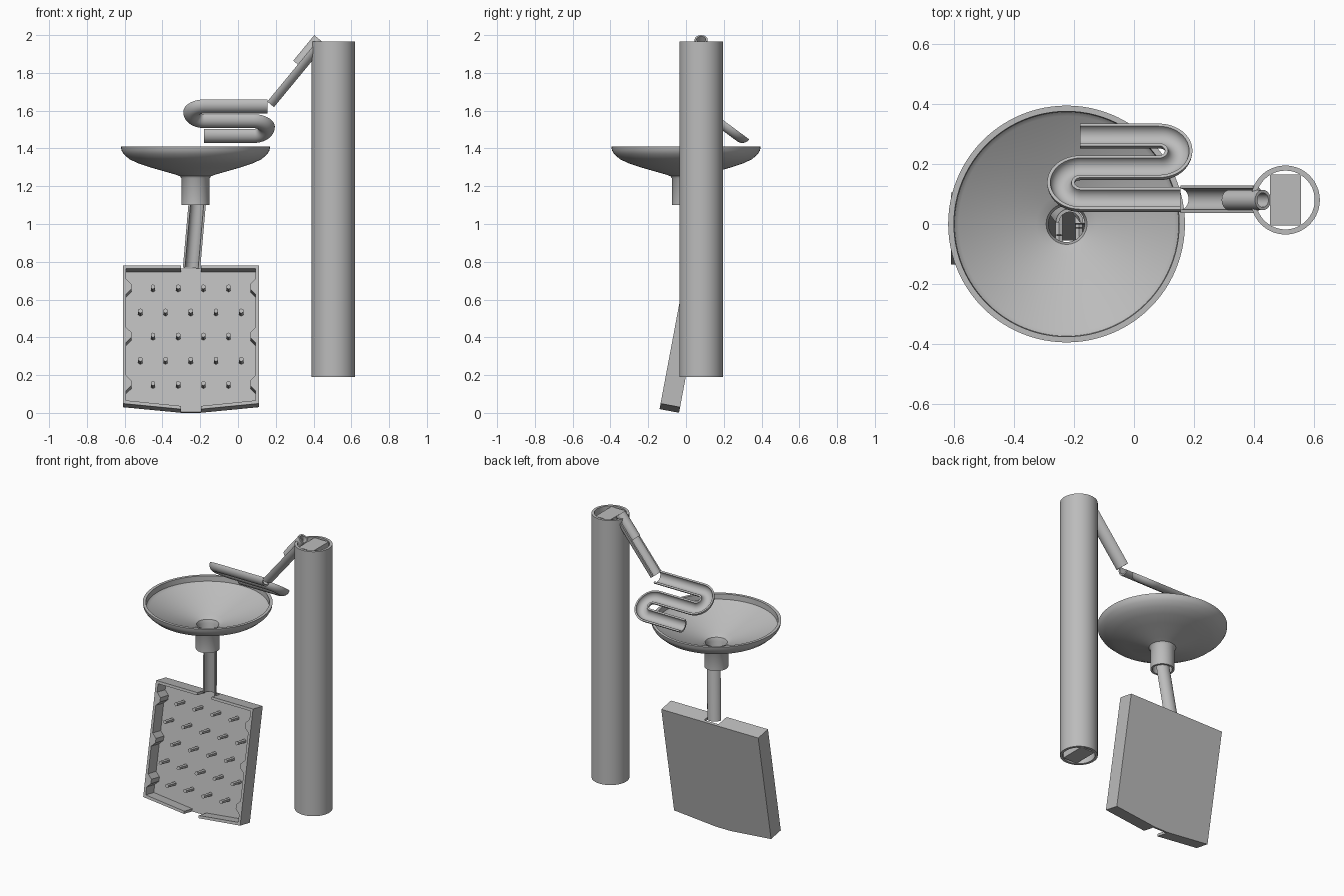
import bpy, bmesh, math
from mathutils import Vector

cube = bpy.data.objects.get("Cube")
if cube:
    bpy.data.objects.remove(cube)

grey = bpy.data.materials.new("plain grey")
grey.use_nodes = True
grey.diffuse_color = (0.5, 0.5, 0.5, 1)
grey.node_tree.nodes["Principled BSDF"].inputs["Base Color"].default_value = (0.5, 0.5, 0.5, 1)


def finish(name, bm, smooth=True):
    bmesh.ops.recalc_face_normals(bm, faces=bm.faces)
    mesh = bpy.data.meshes.new(name)
    bm.to_mesh(mesh)
    bm.free()
    mesh.materials.append(grey)
    ob = bpy.data.objects.new(name, mesh)
    bpy.context.collection.objects.link(ob)
    if smooth:
        bpy.ops.object.select_all(action='DESELECT')
        ob.select_set(True)
        bpy.context.view_layer.objects.active = ob
        bpy.ops.object.shade_smooth_by_angle(angle=math.radians(35))
    return ob


def lathe(name, profile, location, steps=64):
    """Spin a closed (radius, height) profile around z."""
    bm = bmesh.new()
    rings = []
    for i in range(steps):
        a = 2 * math.pi * i / steps
        rings.append([bm.verts.new((r * math.cos(a), r * math.sin(a), z)) for r, z in profile])
    n = len(profile)
    for i in range(steps):
        p, q = rings[i], rings[(i + 1) % steps]
        for j in range(n):
            k = (j + 1) % n
            bm.faces.new((p[j], p[k], q[k], q[j]))
    ob = finish(name, bm)
    ob.location = location
    return ob


def tube_profile(outer, inner, z0, z1):
    return [(outer, z0), (outer, z1), (inner, z1), (inner, z0)]


def half_pipe(name, path, up, outer=0.046, inner=0.035, k=16):
    """Sweep a half-round gutter, open towards up, along a path."""
    bm = bmesh.new()
    path = [Vector(p) for p in path]
    rings = []
    for i, p in enumerate(path):
        t = (path[min(i + 1, len(path) - 1)] - path[max(i - 1, 0)]).normalized()
        side = t.cross(Vector(up)).normalized()
        n = side.cross(t)
        angles = [math.pi * j / k for j in range(k + 1)]
        loop = [(outer, a) for a in angles] + [(inner, a) for a in reversed(angles)]
        rings.append([bm.verts.new(p + r * (side * math.cos(a) - n * math.sin(a))) for r, a in loop])
    m = 2 * (k + 1)
    for p, q in zip(rings, rings[1:]):
        for j in range(m):
            bm.faces.new((p[j], p[(j + 1) % m], q[(j + 1) % m], q[j]))
    for ring in (rings[0], rings[-1]):
        for j in range(k):
            bm.faces.new((ring[j], ring[j + 1], ring[m - 2 - j], ring[m - 1 - j]))
    return finish(name, bm)


def prism(name, outline, y0, y1, parent=None):
    """Extrude an (x, z) outline along y."""
    bm = bmesh.new()
    a = [bm.verts.new((x, y0, z)) for x, z in outline]
    b = [bm.verts.new((x, y1, z)) for x, z in outline]
    bm.faces.new(a)
    bm.faces.new(b[::-1])
    for i in range(len(a)):
        j = (i + 1) % len(a)
        bm.faces.new((a[i], a[j], b[j], b[i]))
    ob = finish(name, bm, False)
    ob.parent = parent
    return ob


# Lift column with a flat bar inside
lathe("lift_column", tube_profile(0.115, 0.098, 0.19, 1.965), (0.505, 0.08, 0))
prism("column_inner_bar", [(0.453, 0.192), (0.557, 0.192), (0.557, 1.96), (0.453, 1.96)], -0.005, 0.165)

# Funnel bowl with neck
bowl = [(0.073, 1.10), (0.073, 1.24), (0.082, 1.253), (0.11, 1.263), (0.23, 1.297),
        (0.30, 1.32), (0.35, 1.343), (0.38, 1.37), (0.392, 1.39), (0.395, 1.41),
        (0.376, 1.41), (0.374, 1.375), (0.36, 1.36), (0.10, 1.28), (0.068, 1.262),
        (0.06, 1.24), (0.06, 1.10)]
lathe("funnel_bowl", bowl, (-0.225, 0, 0), 96)

# Gutter from the funnel down to the peg board
half_pipe("lower_gutter", [(-0.215, 0.005, 1.12), (-0.246, 0.045, 0.765)], (0, -1, 0))

# Sloping gutter and short tube leaving the column
slope = math.radians(50.5)
run = Vector((math.cos(slope), 0, math.sin(slope)))
start = Vector((0.155, 0.083, 1.648))
half_pipe("sloping_gutter", [start, start + run * 0.38], (-run.z, 0, run.x))
outlet = lathe("outlet_tube", tube_profile(0.034, 0.024, -0.175, 0), (0.43, 0.08, 1.978), 32)
outlet.rotation_euler = (0, math.pi / 2 - slope, 0)

# Serpentine gutter lying in a plane tipped to the back
first = Vector((0, 0.086, 1.632))
last = Vector((0, 0.298, 1.475))
across = (last - first).normalized()
lane = (last - first).length / 2
radius = lane / 2


def bend(x, middle, sign, steps=24):
    pts = []
    for i in range(steps + 1):
        a = math.pi * i / steps
        pts.append(first + Vector((x + sign * radius * math.sin(a), 0, 0))
                   + across * (middle - radius * math.cos(a)))
    return pts


path = [first + Vector((0.155, 0, 0))]
path += bend(-0.178, radius, -1) + bend(0.083, lane + radius, 1)
path.append(last + Vector((-0.18, 0, 0)))
half_pipe("serpentine_gutter", path, (0, -across.z, across.y))

# Leaning peg board: back plate, side walls, split end walls
W, H, D, T = 0.36, 0.773, 0.105, 0.017
FLOOR, GAP, RISE = 0.087, 0.053, 0.03
rows = [0.66 - 0.13 * i for i in range(5)]
board = prism("board_back", [(-W, RISE), (-GAP, 0), (GAP, 0), (W, RISE), (W, H), (-W, H)], FLOOR, D)
board.location = (-0.25, -0.14, 0.02)
board.rotation_euler = (math.radians(-10.6), 0, 0)

side = [(W, H), (W, RISE), (W - T, RISE - 0.0015)]
for z in reversed(rows[::2]):
    side += [(W - T, z - 0.042), (W - T - 0.028, z - 0.014),
             (W - T - 0.028, z + 0.014), (W - T, z + 0.042)]
side.append((W - T, H))
top = [(GAP, H - T), (W - T, H - T), (W - T, H), (GAP, H)]
bottom = [(GAP, 0), (W - T, RISE - 0.0015), (W - T, RISE + T), (GAP, T)]
for sign, word in ((1, "left"), (-1, "right")):
    for part, outline in (("side_wall", side), ("top_wall", top), ("bottom_wall", bottom)):
        prism(f"{word}_{part}", [(sign * x, z) for x, z in outline], 0, FLOOR, board)

# Six-sided pegs in staggered rows
for r, z in enumerate(rows):
    count = 5 if r % 2 else 4
    for c in range(count):
        x = (c - (count - 1) / 2) * 0.1335
        hexagon = [(x + 0.013 * math.sin(math.pi * i / 3), z + 0.013 * math.cos(math.pi * i / 3))
                   for i in range(6)]
        prism(f"peg_{r + 1}_{c + 1}", hexagon, 0.005, FLOOR, board)
